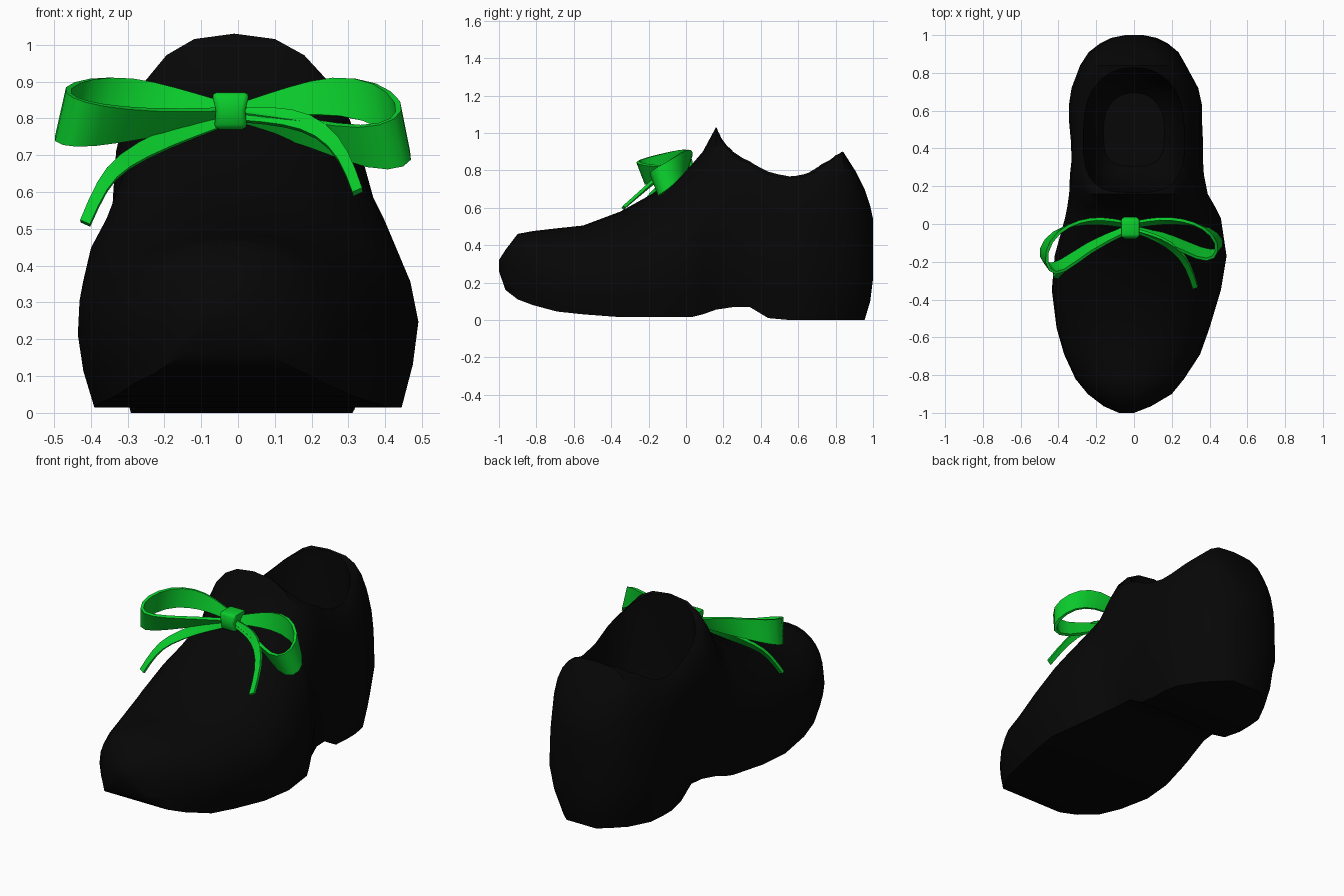
import bpy, bmesh, math
from mathutils import Vector

cube = bpy.data.objects.get("Cube")
if cube:
    bpy.data.objects.remove(cube, do_unlink=True)


def make_material(name, rgb):
    mat = bpy.data.materials.new(name)
    mat.use_nodes = True
    mat.diffuse_color = (*rgb, 1)
    bsdf = next(n for n in mat.node_tree.nodes if n.type == 'BSDF_PRINCIPLED')
    bsdf.inputs["Base Color"].default_value = (*rgb, 1)
    bsdf.inputs["Roughness"].default_value = .6
    return mat


black = make_material("black leather", (.002, .002, .002))
green = make_material("green ribbon", (.003, .6, .024))


def finish(name, bm, mat):
    bmesh.ops.recalc_face_normals(bm, faces=bm.faces)
    mesh = bpy.data.meshes.new(name)
    bm.to_mesh(mesh)
    bm.free()
    mesh.materials.append(mat)
    obj = bpy.data.objects.new(name, mesh)
    bpy.context.collection.objects.link(obj)
    return obj


def select_only(obj):
    bpy.ops.object.select_all(action='DESELECT')
    obj.select_set(True)
    bpy.context.view_layer.objects.active = obj


def smooth(obj, degrees):
    select_only(obj)
    bpy.ops.object.shade_smooth_by_angle(angle=math.radians(degrees))


def apply(obj, modifier):
    select_only(obj)
    bpy.ops.object.modifier_apply(modifier=modifier.name)


def loft(bm, rings):
    """Bridge closed rings of points and cap both ends."""
    rows = [[bm.verts.new(p) for p in ring] for ring in rings]
    count = len(rows[0])
    for a, b in zip(rows, rows[1:]):
        for i in range(count):
            j = (i + 1) % count
            bm.faces.new((a[i], a[j], b[j], b[i]))
    bm.faces.new(rows[0])
    bm.faces.new(rows[-1])


# Shoe body: toe-to-heel stations (y, sole z, top z, right x, left x)
STATIONS = [
    (-1, .26, .32, -.08, 0), (-.965, .16, .375, -.16, .09),
    (-.9, .11, .46, -.245, .2), (-.82, .08, .475, -.31, .265),
    (-.69, .045, .49, -.37, .35), (-.55, .03, .505, -.41, .4),
    (-.35, .015, .58, -.435, .46), (-.17, .015, .68, -.42, .49),
    (.03, .015, .83, -.36, .46), (.09, .03, .9, -.35, .43),
    (.16, .055, 1.03, -.34, .39), (.26, .07, .93, -.33, .37),
    (.34, .07, .91, -.32, .365), (.44, .01, .855, -.325, .365),
    (.55, 0, .82, -.34, .36), (.63, 0, .82, -.34, .36),
    (.72, 0, .87, -.33, .34), (.84, 0, .9, -.285, .275),
    (.91, 0, .79, -.24, .235), (.955, 0, .7, -.18, .18),
    (.985, .1, .61, -.12, .12), (1, .22, .54, -.04, .05),
]


def squareness(y):
    if y < .1:
        return .92
    if y < .2:
        return .8
    return .52 if y < .7 else .62


def body_section(y, sole, top, right, left):
    middle, half = (left + right) / 2, (left - right) / 2
    widest = sole + .35 * (min(top, .75) - sole)
    # the sole edge tucks in under the rounded back of the heel
    foot = (.9 if y < .2 else .86) - 2.2 * max(0, y - .8)
    e, steps = squareness(y), 14
    ring = [Vector((middle + half * foot, y, sole)),
            Vector((middle + half * (foot + 2) / 3, y, (sole + widest) / 2))]
    for i in range(steps + 1):
        a = math.pi * i / steps
        c, s = math.cos(a), max(math.sin(a), 0) ** e
        x = math.copysign(abs(c) ** e, c) * half
        # the upper leans back over the centre line
        lean = (middle + .01) * s if y > -.6 else 0
        ring.append(Vector((middle + x - lean, y, widest + (top - widest) * s)))
    ring.append(Vector((middle - half * (foot + 2) / 3, y, (sole + widest) / 2)))
    ring.append(Vector((middle - half * foot, y, sole)))
    return ring


bm = bmesh.new()
loft(bm, [body_section(*s) for s in STATIONS])
shoe = finish("shoe_body", bm, black)

# Foot opening: squared oval well, thin at the rim and narrowing to the insole
bm = bmesh.new()
rings = []
for z, grow in ((.28, .6), (.36, .8), (.55, .92), (.8, 1), (1.2, 1.05)):
    ring = []
    for i in range(28):
        a = math.tau * i / 28
        c, s = math.cos(a), math.sin(a)
        power = .9 if s > 0 else .6
        ring.append((.27 * grow * math.copysign(abs(c) ** power, c),
                     .5 + .325 * grow * math.copysign(abs(s) ** power, s), z))
    rings.append(ring)
loft(bm, rings)
well = finish("opening_cutter", bm, black)
well.hide_render = True
cut = shoe.modifiers.new("opening", 'BOOLEAN')
cut.operation, cut.solver, cut.object = 'DIFFERENCE', 'EXACT', well
apply(shoe, cut)
bpy.data.objects.remove(well, do_unlink=True)
smooth(shoe, 42)


# Bow ribbons: a path with widths, twisting from one spread direction to another
def ribbon(name, path, widths, first, last):
    bm = bmesh.new()
    previous = None
    for i, (point, width) in enumerate(zip(path, widths)):
        spread = Vector(first).lerp(Vector(last), i / (len(path) - 1))
        offset = spread.normalized() * width / 2
        pair = [bm.verts.new(Vector(point) + offset),
                bm.verts.new(Vector(point) - offset)]
        if previous:
            bm.faces.new((previous[0], previous[1], pair[1], pair[0]))
        previous = pair
    obj = finish(name, bm, green)
    curve = obj.modifiers.new("soft curve", 'SUBSURF')
    curve.levels, curve.boundary_smooth = 1, 'PRESERVE_CORNERS'
    apply(obj, curve)
    solid = obj.modifiers.new("thickness", 'SOLIDIFY')
    solid.thickness, solid.offset = .016, 0
    apply(obj, solid)
    smooth(obj, 60)


LOOP_WIDTHS = (.05, .08, .11, .125, .14, .14, .125, .085, .05)
ribbon("left_bow_loop",
       [(.02, 0, .82), (.14, .02, .845), (.27, .015, .865), (.39, -.02, .84),
        (.46, -.09, .775), (.445, -.17, .73), (.35, -.165, .715),
        (.2, -.085, .76), (.02, -.03, .8)],
       LOOP_WIDTHS, (-.2, .5, 1), (-.2, -.8, 1))
ribbon("right_bow_loop",
       [(-.06, 0, .825), (-.18, .02, .845), (-.3, .01, .86), (-.42, -.04, .85),
        (-.49, -.14, .815), (-.465, -.24, .79), (-.39, -.24, .78),
        (-.24, -.12, .785), (-.06, -.04, .805)],
       LOOP_WIDTHS, (.25, .5, 1), (.2, -.8, 1))

TAIL_WIDTHS = (.04, .055, .045, .034, .03)
ribbon("left_bow_tail",
       [(.02, -.04, .81), (.14, -.08, .805), (.23, -.14, .77),
        (.29, -.22, .7), (.325, -.335, .6)],
       TAIL_WIDTHS, (.3, .3, .9), (.9, .3, .4))
ribbon("right_bow_tail",
       [(-.06, -.04, .79), (-.2, -.09, .745), (-.32, -.18, .68),
        (-.37, -.23, .62), (-.415, -.28, .515)],
       TAIL_WIDTHS, (-.3, .3, .9), (-.9, .3, .4))

# Bow knot: bevelled block, narrower at the waist and base
bm = bmesh.new()
loft(bm, [[(-.02 + sx * w, -.02 + sy * d, z)
           for sx, sy in ((-1, -1), (1, -1), (1, 1), (-1, 1))]
          for z, w, d in ((.77, .045, .045), (.82, .04, .06), (.87, .052, .05))])
knot = finish("bow_knot", bm, green)
bevel = knot.modifiers.new("soft edges", 'BEVEL')
bevel.width, bevel.segments = .014, 2
apply(knot, bevel)
smooth(knot, 50)
